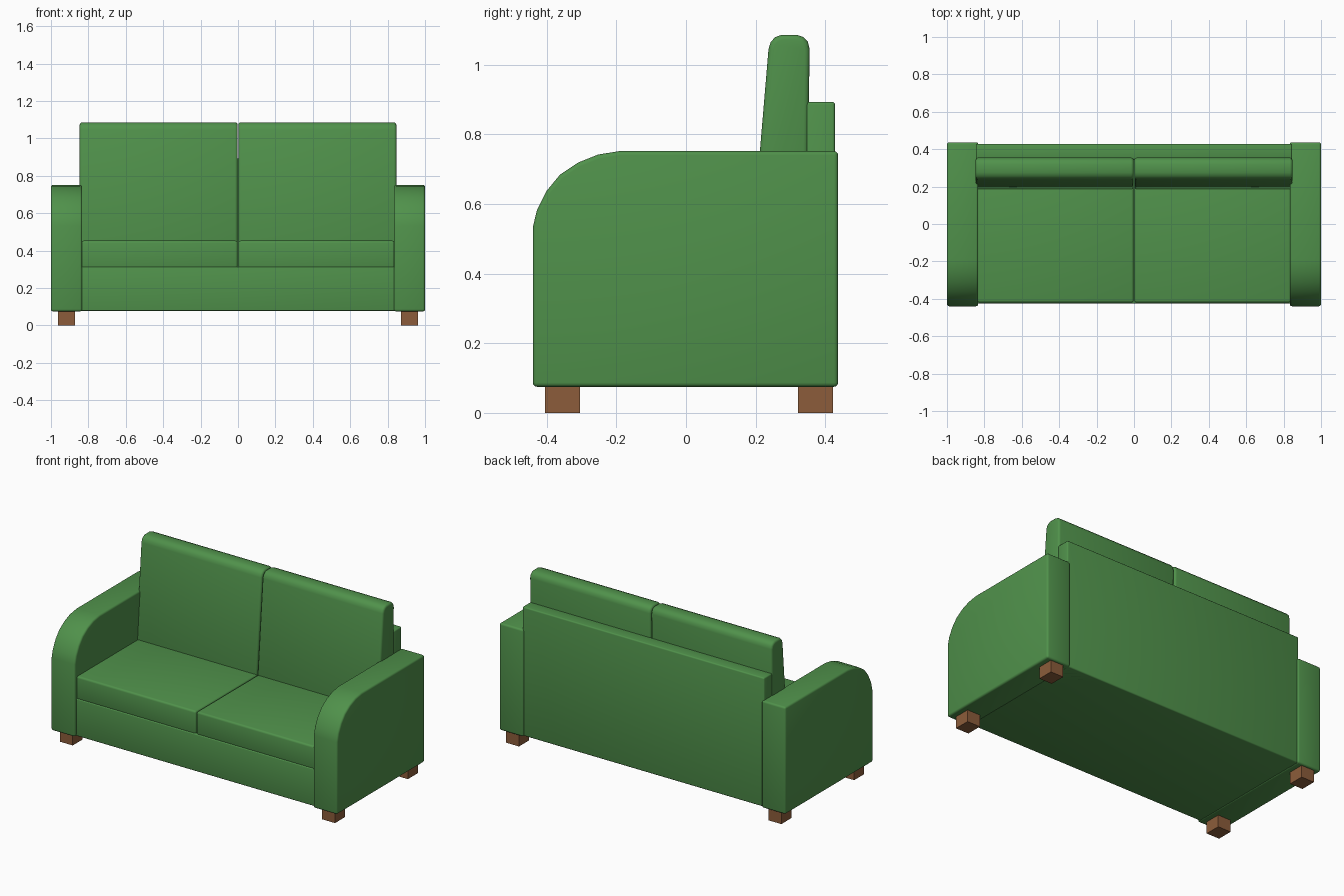
import bpy, bmesh, math

if "Cube" in bpy.data.objects:
    bpy.data.objects.remove(bpy.data.objects["Cube"])


def material(name, colour):
    m = bpy.data.materials.new(name)
    m.diffuse_color = (*colour, 1)
    m.use_nodes = True
    m.node_tree.nodes["Principled BSDF"].inputs["Base Color"].default_value = m.diffuse_color
    return m


GREEN = material("green fabric", (0.080, 0.285, 0.070))
BROWN = material("brown wood", (0.262, 0.108, 0.043))


def extrude_profile(name, pts, x0, x1, mat, bevel=0.0, segs=3):
    """Extrude a (y, z) profile from x0 to x1 and round its sharp edges."""
    bm = bmesh.new()
    a = [bm.verts.new((x0, y, z)) for y, z in pts]
    b = [bm.verts.new((x1, y, z)) for y, z in pts]
    n = len(pts)
    bm.faces.new(a)
    bm.faces.new(b[::-1])
    for i in range(n):
        j = (i + 1) % n
        bm.faces.new((a[i], b[i], b[j], a[j]))
    bmesh.ops.recalc_face_normals(bm, faces=bm.faces)
    if bevel:
        edges = [e for e in bm.edges if e.calc_face_angle(0) > math.radians(40)]
        bmesh.ops.bevel(bm, geom=edges, offset=bevel, segments=segs,
                        profile=0.5, affect='EDGES', clamp_overlap=True)
    me = bpy.data.meshes.new(name)
    bm.to_mesh(me)
    bm.free()
    me.materials.append(mat)
    ob = bpy.data.objects.new(name, me)
    bpy.context.collection.objects.link(ob)
    if bevel:
        bpy.ops.object.select_all(action='DESELECT')
        ob.select_set(True)
        bpy.context.view_layer.objects.active = ob
        bpy.ops.object.shade_smooth_by_angle(angle=math.radians(35))
    return ob


def rect(y0, y1, z0, z1):
    return [(y0, z0), (y1, z0), (y1, z1), (y0, z1)]


# Base frame and rear panel
extrude_profile("base", rect(-0.425, 0.42, 0.078, 0.313), -0.84, 0.84, GREEN, 0.006)
extrude_profile("back_panel", rect(0.345, 0.428, 0.078, 0.893), -0.845, 0.845, GREEN, 0.008)

# Arm side outline with a rounded front shoulder
arm = [(-0.44, 0.075), (0.437, 0.075), (0.437, 0.752), (-0.19, 0.752),
       (-0.252, 0.742), (-0.31, 0.719), (-0.362, 0.684), (-0.40, 0.638),
       (-0.428, 0.583), (-0.44, 0.533)]

# Leaning back cushion outline with a rounded top
back = [(0.185, 0.43), (0.347, 0.43), (0.355, 1.045), (0.350, 1.066),
        (0.338, 1.079), (0.318, 1.086), (0.275, 1.086), (0.256, 1.079),
        (0.243, 1.065), (0.237, 1.045)]

for side, s in (("left", -1), ("right", 1)):
    extrude_profile(side + "_arm", arm, s * 0.833, s * 1.0, GREEN, 0.012)
    extrude_profile(side + "_seat_cushion", rect(-0.42, 0.35, 0.305, 0.453),
                    s * 0.002, s * 0.838, GREEN, 0.012)
    extrude_profile(side + "_back_cushion", back, s * 0.002, s * 0.847, GREEN, 0.014)
    # Square wooden feet
    for end, y in (("front", -0.405), ("back", 0.322)):
        extrude_profile(f"{side}_{end}_leg", rect(y, y + 0.1, 0, 0.085),
                        s * 0.872, s * 0.962, BROWN)
